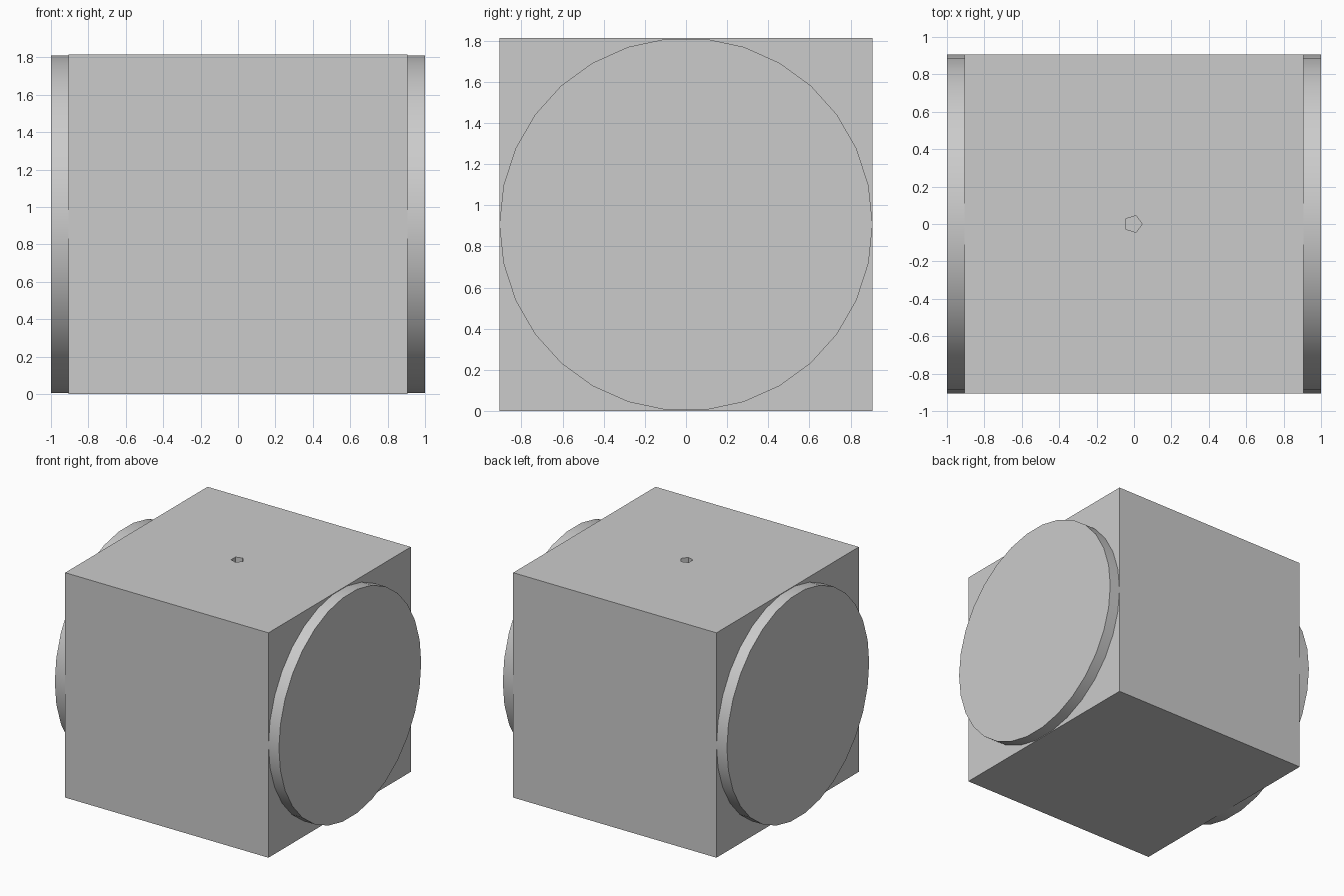
import bpy
import bmesh
import math
from mathutils import Matrix, Vector

cube = bpy.data.objects.get("Cube")
if cube:
    bpy.data.objects.remove(cube, do_unlink=True)

HALF = 0.907      # half the box side, also the disc radius
DISC_END = 1.0    # outer face of each disc
HOLE_R = 0.0475
HOLE_DEPTH = 0.05

grey = bpy.data.materials.new("plain_grey")
grey.use_nodes = True
colour = (0.6, 0.6, 0.6, 1)
grey.diffuse_color = colour
grey.node_tree.nodes["Principled BSDF"].inputs["Base Color"].default_value = colour


def finish(name, bm):
    bmesh.ops.recalc_face_normals(bm, faces=bm.faces)
    mesh = bpy.data.meshes.new(name)
    bm.to_mesh(mesh)
    bm.free()
    mesh.materials.append(grey)
    obj = bpy.data.objects.new(name, mesh)
    bpy.context.collection.objects.link(obj)
    return obj


# Box body with a small five-sided socket in the top
bm = bmesh.new()
bmesh.ops.create_cube(bm, size=2 * HALF, matrix=Matrix.Translation((0, 0, HALF)))
top = max(bm.faces, key=lambda f: f.calc_center_median().z)
corners = sorted(top.verts, key=lambda v: math.atan2(v.co.y, v.co.x))
bmesh.ops.delete(bm, geom=[top], context='FACES_ONLY')


def pentagon(z):
    return [bm.verts.new((HOLE_R * math.cos(a) - 0.004, HOLE_R * math.sin(a), z))
            for a in (math.tau * i / 5 for i in range(5))]


rim = pentagon(2 * HALF)
floor = pentagon(2 * HALF - HOLE_DEPTH)
for i in range(5):
    j = (i + 1) % 5
    bm.faces.new((rim[i], rim[j], floor[j], floor[i]))
bm.faces.new(floor)

# Two flat halves of the top meet along the x axis on either side of the socket
right_mid = bm.verts.new((HALF, 0, 2 * HALF))
left_mid = bm.verts.new((-HALF, 0, 2 * HALF))
front_left, front_right, back_right, back_left = corners
bm.faces.new((left_mid, front_left, front_right, right_mid,
              rim[0], rim[4], rim[3]))
bm.faces.new((right_mid, back_right, back_left, left_mid,
              rim[3], rim[2], rim[1], rim[0]))
# Join the side walls to the split top edges
for a, b, m in ((front_right, back_right, right_mid), (front_left, back_left, left_mid)):
    bm.faces.new((a, m, b))
finish("box_body", bm)

# Round discs on the two sides
for name, side in (("left_disc", 1), ("right_disc", -1)):
    bm = bmesh.new()
    depth = DISC_END - HALF
    turn = Matrix.Rotation(math.radians(90), 4, 'Y')
    place = Matrix.Translation(Vector((side * (HALF + depth / 2), 0, HALF)))
    bmesh.ops.create_cone(bm, cap_ends=True, segments=30, radius1=HALF,
                          radius2=HALF, depth=depth, matrix=place @ turn)
    disc = finish(name, bm)
    bpy.ops.object.select_all(action='DESELECT')
    disc.select_set(True)
    bpy.context.view_layer.objects.active = disc
    bpy.ops.object.shade_smooth_by_angle(angle=math.radians(30))
